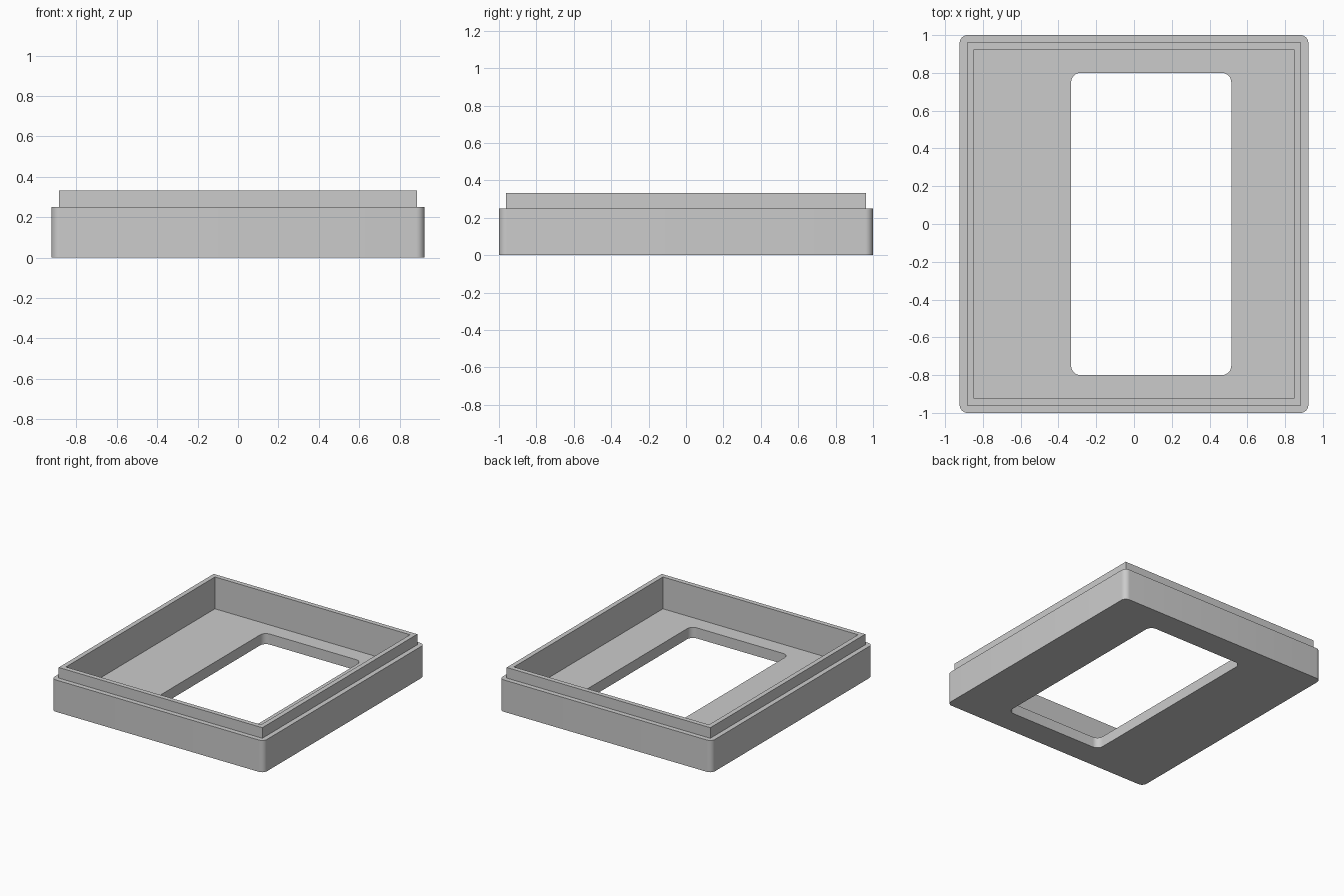
import bpy, bmesh
from math import sin, cos, pi, radians

cube = bpy.data.objects.get("Cube")
if cube:
    bpy.data.objects.remove(cube, do_unlink=True)

grey = bpy.data.materials.new("plain grey")
grey.use_nodes = True
colour = (0.6, 0.6, 0.6, 1)
grey.diffuse_color = colour
grey.node_tree.nodes["Principled BSDF"].inputs["Base Color"].default_value = colour

STEPS = 8  # segments per rounded corner


def loop(bm, half_x, half_y, z, radius=0, centre_x=0):
    """Rectangular ring of vertices; every ring has the same vertex count."""
    verts = []
    for q, (sx, sy) in enumerate([(1, 1), (-1, 1), (-1, -1), (1, -1)]):
        for i in range(STEPS + 1):
            a = (q + i / STEPS) * pi / 2
            x = centre_x + sx * (half_x - radius) + radius * cos(a)
            y = sy * (half_y - radius) + radius * sin(a)
            verts.append(bm.verts.new((x, y, z)))
    return verts


# Heights and wall sizes
floor_z, ledge_z, top_z = 0.083, 0.25, 0.333
body = (0.923, 1.0)
lip_outer = (0.885, 0.962)
lip_inner = (0.848, 0.925)
window = dict(half_x=0.424, half_y=0.8, radius=0.05, centre_x=0.091)

# Closed cross-section swept round the tray: body, stepped lip, floor, window
bm = bmesh.new()
rings = [
    loop(bm, *body, 0, 0.042),
    loop(bm, *body, ledge_z, 0.042),
    loop(bm, *lip_outer, ledge_z),
    loop(bm, *lip_outer, top_z),
    loop(bm, *lip_inner, top_z),
    loop(bm, *lip_inner, floor_z),
    loop(bm, z=floor_z, **window),
    loop(bm, z=0, **window),
]
for k, ring in enumerate(rings):
    nxt = rings[(k + 1) % len(rings)]
    n = len(ring)
    for i in range(n):
        j = (i + 1) % n
        bm.faces.new((ring[i], ring[j], nxt[j], nxt[i]))

# Collapse the coincident points at square corners
bmesh.ops.remove_doubles(bm, verts=bm.verts[:], dist=0.0001)
bmesh.ops.recalc_face_normals(bm, faces=bm.faces[:])

mesh = bpy.data.meshes.new("tray_housing")
bm.to_mesh(mesh)
bm.free()
mesh.materials.append(grey)
tray = bpy.data.objects.new("tray_housing", mesh)
bpy.context.collection.objects.link(tray)

# Smooth rounded corners, sharp edges elsewhere
bpy.ops.object.select_all(action='DESELECT')
tray.select_set(True)
bpy.context.view_layer.objects.active = tray
bpy.ops.object.shade_smooth_by_angle(angle=radians(30))
